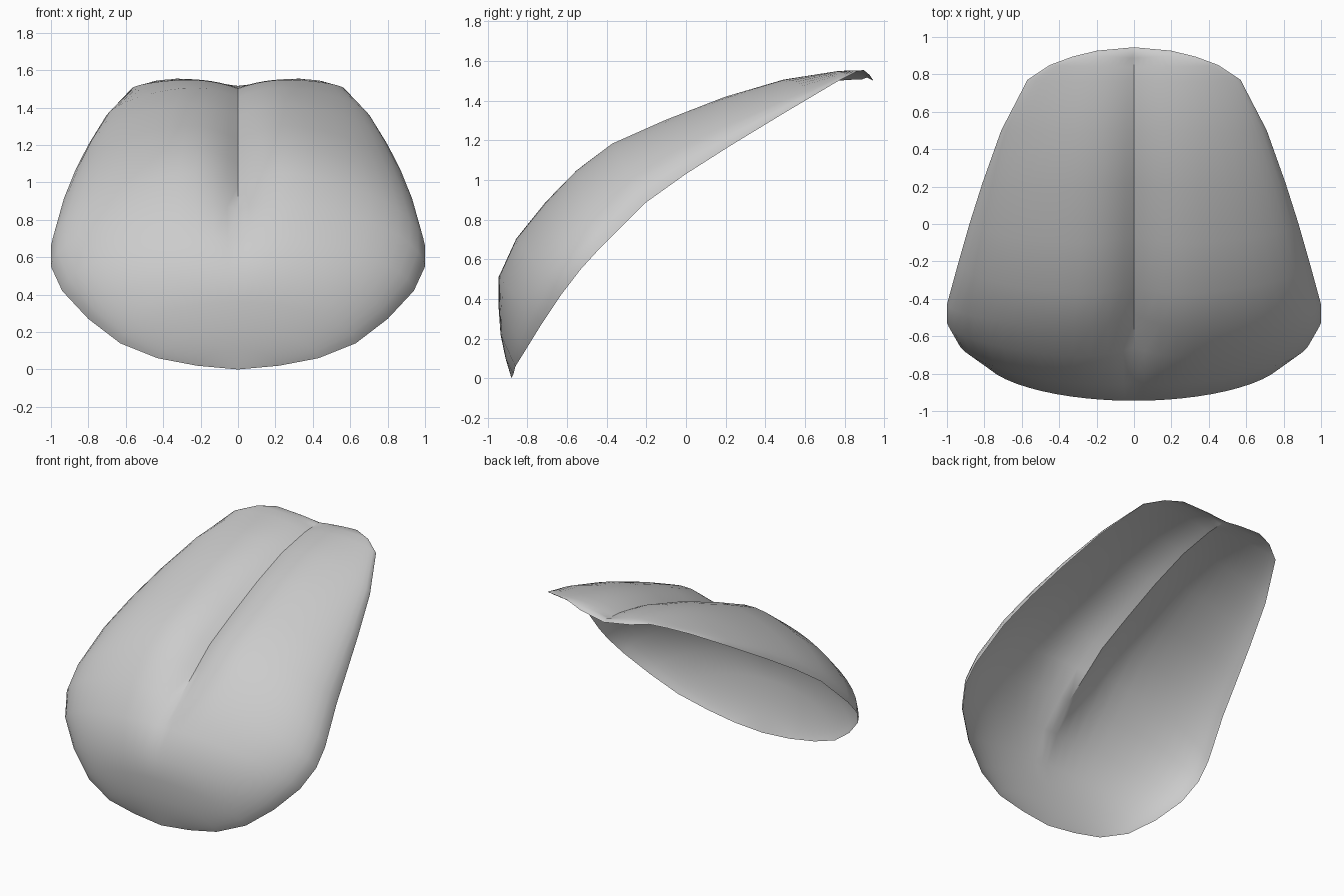
import bpy, bmesh, math
from mathutils import Vector

if "Cube" in bpy.data.objects:
    bpy.data.objects.remove(bpy.data.objects["Cube"])

# Stations from front tip to back: half width, rim (y, z), crown (y, z), groove depth
ROWS = [
    (0.00, -.88, .00, -.88, .00, 0),
    (0.22, -.87, .02, -.91, .10, 0),
    (0.43, -.86, .06, -.935, .22, 0),
    (0.63, -.81, .14, -.945, .36, 0),
    (0.80, -.73, .27, -.945, .51, 0),
    (0.94, -.63, .42, -.865, .71, .02),
    (1.00, -.53, .55, -.72, .905, .08),
    (1.00, -.43, .66, -.565, 1.07, .12),
    (0.94, -.21, .88, -.385, 1.205, .12),
    (0.88, 0.00, 1.03, -.11, 1.325, .11),
    (0.81, .22, 1.17, .19, 1.44, .095),
    (0.71, .50, 1.34, .49, 1.525, .075),
    (0.57, .77, 1.50, .76, 1.56, .06),
    (0.45, .85, 1.54, .84, 1.56, .055),
    (0.33, .895, 1.555, .90, 1.555, .05),
    (0.20, .93, 1.53, .935, 1.535, .03),
    (0.00, .945, 1.50, .945, 1.50, 0),
]
COLS = 28

# Domed sheet with a creased centre groove
bm = bmesh.new()
grid = []
for i, (w, ry, rz, ay, az, g) in enumerate(ROWS):
    p, q = ROWS[max(i - 1, 0)], ROWS[min(i + 1, len(ROWS) - 1)]
    tan = Vector((0, q[3] - p[3], q[4] - p[4])).normalized()
    nrm = Vector((0, -tan.z, tan.y))
    row = []
    for j in range(COLS + 1):
        s = 2 * j / COLS - 1
        t = math.copysign(abs(s) ** 1.25, s) * math.pi / 2
        x = w * math.sin(t)
        c = math.cos(t) ** 1.15 if 0 < j < COLS else 0
        co = Vector((x, ry + (ay - ry) * c, rz + (az - rz) * c))
        co -= nrm * g * max(0, 1 - abs(x) / .4) ** 2.6
        row.append(bm.verts.new(co))
    grid.append(row)
for a, b in zip(grid, grid[1:]):
    for j in range(COLS):
        bm.faces.new((a[j], a[j + 1], b[j + 1], b[j]))
bmesh.ops.remove_doubles(bm, verts=bm.verts, dist=0.0005)
bmesh.ops.dissolve_degenerate(bm, edges=bm.edges, dist=0.0005)
for f in bm.faces:
    f.smooth = True
# Keep the groove line crisp where it is deep
for e in bm.edges:
    if all(abs(v.co.x) < 1e-4 and v.co.z > .8 for v in e.verts):
        e.smooth = False
me = bpy.data.meshes.new("tongue")
bm.to_mesh(me)
bm.free()
bpy.context.collection.objects.link(bpy.data.objects.new("tongue", me))
